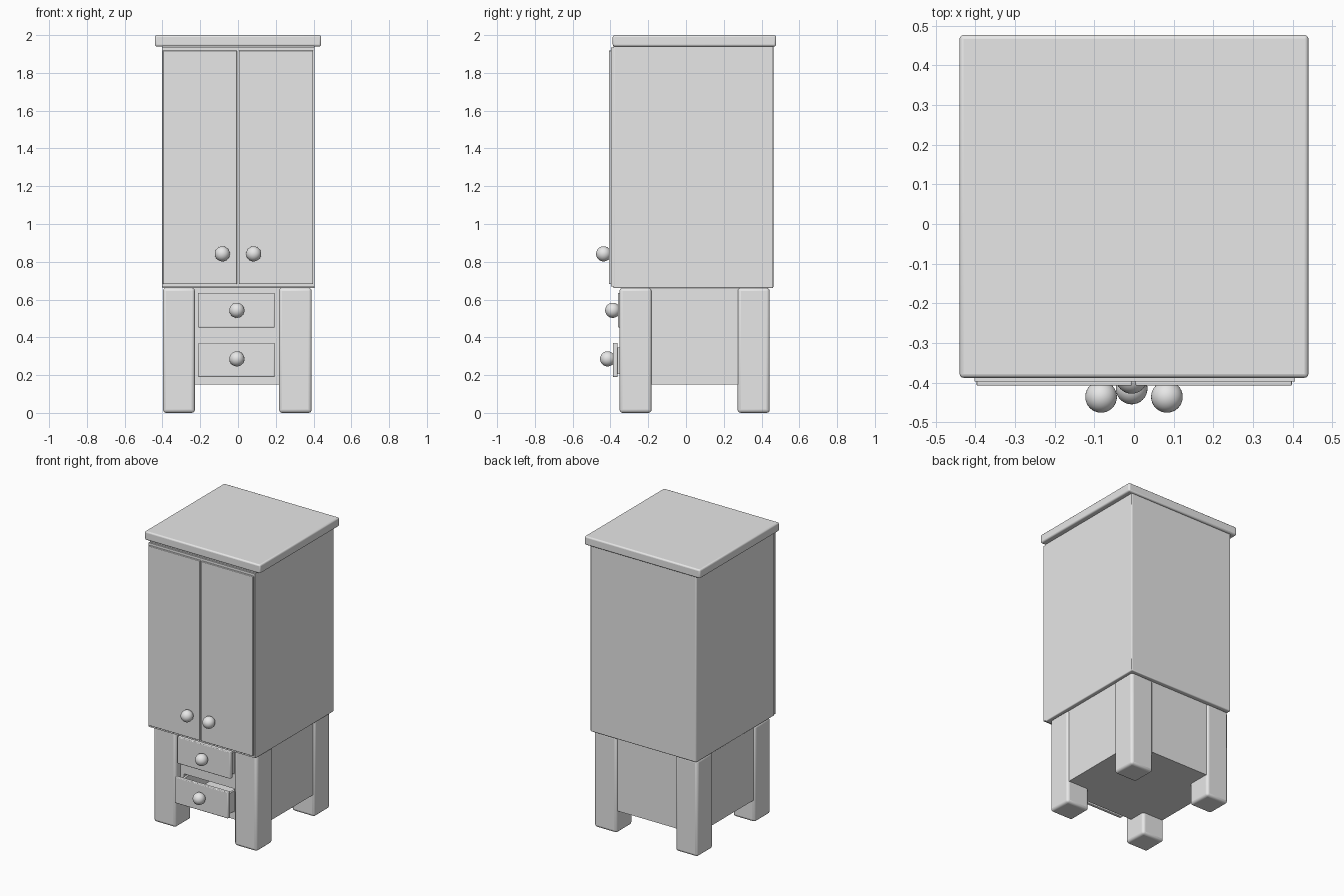
import bpy
import bmesh
import math
from mathutils import Vector

default = bpy.data.objects.get("Cube")
if default:
    bpy.data.objects.remove(default, do_unlink=True)

grey = bpy.data.materials.new("light_grey")
grey.use_nodes = True
COLOUR = (0.8, 0.8, 0.8, 1)
grey.diffuse_color = COLOUR
grey.node_tree.nodes["Principled BSDF"].inputs["Base Color"].default_value = COLOUR


def finish(name, bm):
    mesh = bpy.data.meshes.new(name)
    bm.to_mesh(mesh)
    bm.free()
    mesh.materials.append(grey)
    obj = bpy.data.objects.new(name, mesh)
    bpy.context.collection.objects.link(obj)
    return obj


def shade(obj):
    bpy.ops.object.select_all(action="DESELECT")
    obj.select_set(True)
    bpy.context.view_layer.objects.active = obj
    bpy.ops.object.shade_smooth_by_angle(angle=math.radians(35))


def box(name, x, y, z, bevel=0.0):
    """Box given by its (min, max) range on each axis."""
    bm = bmesh.new()
    bmesh.ops.create_cube(bm, size=1)
    spans = (x, y, z)
    bmesh.ops.scale(bm, vec=Vector([b - a for a, b in spans]), verts=bm.verts)
    bmesh.ops.translate(bm, vec=Vector([(a + b) / 2 for a, b in spans]), verts=bm.verts)
    obj = finish(name, bm)
    if bevel:
        mod = obj.modifiers.new("rounded_edges", "BEVEL")
        mod.width = bevel
        mod.segments = 3
        shade(obj)
    return obj


def knob(name, x, y, z):
    bm = bmesh.new()
    bmesh.ops.create_uvsphere(bm, u_segments=32, v_segments=16, radius=0.04)
    bmesh.ops.translate(bm, vec=Vector((x, y, z)), verts=bm.verts)
    shade(finish(name, bm))


# Upper cupboard
box("top_slab", (-0.44, 0.44), (-0.388, 0.477), (1.94, 2.0), 0.01)
box("cupboard_body", (-0.402, 0.405), (-0.385, 0.462), (0.66, 1.945), 0.006)
box("front_frame", (-0.402, 0.406), (-0.397, -0.38), (0.668, 1.935))
box("right_door", (-0.397, -0.006), (-0.408, -0.39), (0.682, 1.918), 0.003)
box("left_door", (0.004, 0.398), (-0.408, -0.39), (0.682, 1.918), 0.003)
for side, x in (("right", -0.083), ("left", 0.083)):
    knob(side + "_door_knob", x, -0.436, 0.842)

# Four legs
for side, x in (("right", (-0.397, -0.228)), ("left", (0.217, 0.39))):
    for end, y in (("front", (-0.352, -0.182)), ("back", (0.273, 0.443))):
        box(f"{end}_{side}_leg", x, y, (0, 0.662), 0.017)

# Drawer housing with two openings
housing = box("drawer_housing", (-0.385, 0.378), (-0.3, 0.432), (0.15, 0.665))

# Drawers: front panel, open tray and knob
OPEN_X = (-0.2, 0.185)
for name, front, (low, high), knob_z in (
    ("upper", -0.36, (0.452, 0.636), 0.543),
    ("lower", -0.387, (0.19, 0.37), 0.286),
):
    cutter = box(name + "_opening_cutter", OPEN_X, (-0.5, 0.25), (low + 0.01, high - 0.01))
    cutter.hide_render = True
    cutter.hide_viewport = True
    cutter.display_type = "WIRE"
    cut = housing.modifiers.new(name + "_opening", "BOOLEAN")
    cut.operation = "DIFFERENCE"
    cut.solver = "EXACT"
    cut.object = cutter

    inner = front + 0.025
    back = front + 0.55
    wall_z = (low + 0.015, high - 0.025)
    box(name + "_drawer_front", (-0.212, 0.194), (front, inner), (low, high), 0.005)
    box(name + "_drawer_floor", (-0.195, 0.18), (inner, back), (low + 0.015, low + 0.03))
    box(name + "_drawer_right_wall", (-0.195, -0.18), (inner, back), wall_z)
    box(name + "_drawer_left_wall", (0.165, 0.18), (inner, back), wall_z)
    box(name + "_drawer_back_wall", (-0.18, 0.165), (back - 0.015, back), wall_z)
    knob(name + "_drawer_knob", -0.006, front - 0.028, knob_z)
